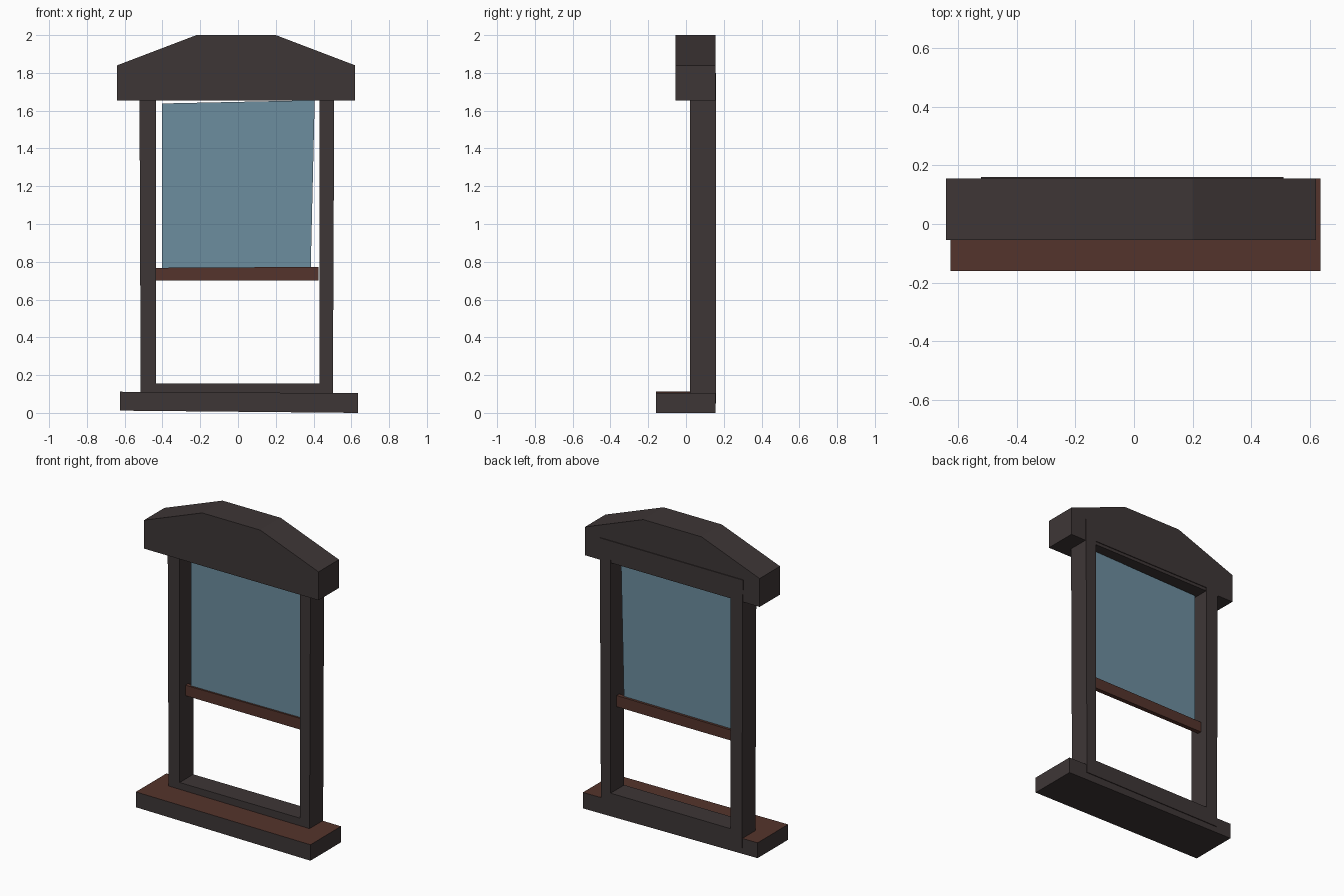
import bpy
import bmesh

cube = bpy.data.objects.get("Cube")
if cube:
    bpy.data.objects.remove(cube, do_unlink=True)


def material(name, rgb):
    mat = bpy.data.materials.new(name)
    mat.use_nodes = True
    color = (*rgb, 1.0)
    mat.diffuse_color = color
    mat.node_tree.nodes["Principled BSDF"].inputs["Base Color"].default_value = color
    return mat


DARK = material("dark_wood", (0.048, 0.037, 0.037))
BROWN = material("brown_wood", (0.089, 0.034, 0.025))
GLASS = material("blue_glass", (0.152, 0.268, 0.345))


def finish(name, bm, mats):
    bmesh.ops.recalc_face_normals(bm, faces=bm.faces[:])
    mesh = bpy.data.meshes.new(name)
    bm.to_mesh(mesh)
    bm.free()
    for mat in mats:
        mesh.materials.append(mat)
    obj = bpy.data.objects.new(name, mesh)
    bpy.context.collection.objects.link(obj)
    return obj


def extrude_back(bm, depth):
    """Extrude the flat front faces along +y, keeping both caps."""
    front = bm.faces[:]
    result = bmesh.ops.extrude_face_region(bm, geom=front, use_keep_orig=True)
    verts = [g for g in result["geom"] if isinstance(g, bmesh.types.BMVert)]
    bmesh.ops.translate(bm, verts=verts, vec=(0, depth, 0))


def slab(name, outline, y0, y1, *mats):
    """Front outline in x, z, extruded from y0 to y1."""
    bm = bmesh.new()
    bm.faces.new([bm.verts.new((x, y0, z)) for x, z in outline])
    if y1 > y0:
        extrude_back(bm, y1 - y0)
    return finish(name, bm, mats)


def ring(name, outer, inner, y0, y1, mat):
    """Four-sided frame between two outlines with matching corners."""
    bm = bmesh.new()
    a = [bm.verts.new((x, y0, z)) for x, z in outer]
    b = [bm.verts.new((x, y0, z)) for x, z in inner]
    for i in range(len(a)):
        j = (i + 1) % len(a)
        bm.faces.new((a[i], a[j], b[j], b[i]))
    extrude_back(bm, y1 - y0)
    return finish(name, bm, [mat])


# Slightly crooked surrounding frame
ring("window_frame",
     [(-0.515, 0.05), (0.502, 0.05), (0.51, 1.8), (-0.522, 1.8)],
     [(-0.435, 0.155), (0.432, 0.155), (0.432, 1.675), (-0.435, 1.675)],
     0.02, 0.16, DARK)

# Heavy lintel with sloped shoulders
slab("lintel",
     [(-0.64, 1.655), (0.62, 1.655), (0.62, 1.84), (0.2, 2.0),
      (-0.22, 2.0), (-0.64, 1.84)],
     -0.055, 0.155, DARK)

# Sill with a brown top
sill = slab("sill",
            [(-0.625, 0.012), (0.635, 0.0), (0.635, 0.104), (-0.625, 0.112)],
            -0.16, 0.155, DARK, BROWN)
for face in sill.data.polygons:
    if face.normal.z > 0.5:
        face.material_index = 1

# Half-raised sash: bottom rail and pane
slab("sash_rail",
     [(-0.435, 0.7), (0.427, 0.7), (0.427, 0.773), (-0.435, 0.768)],
     0.078, 0.106, BROWN)
slab("glass_pane",
     [(-0.402, 0.765), (0.385, 0.765), (0.406, 1.655), (-0.402, 1.638)],
     0.09, 0.09, GLASS)
